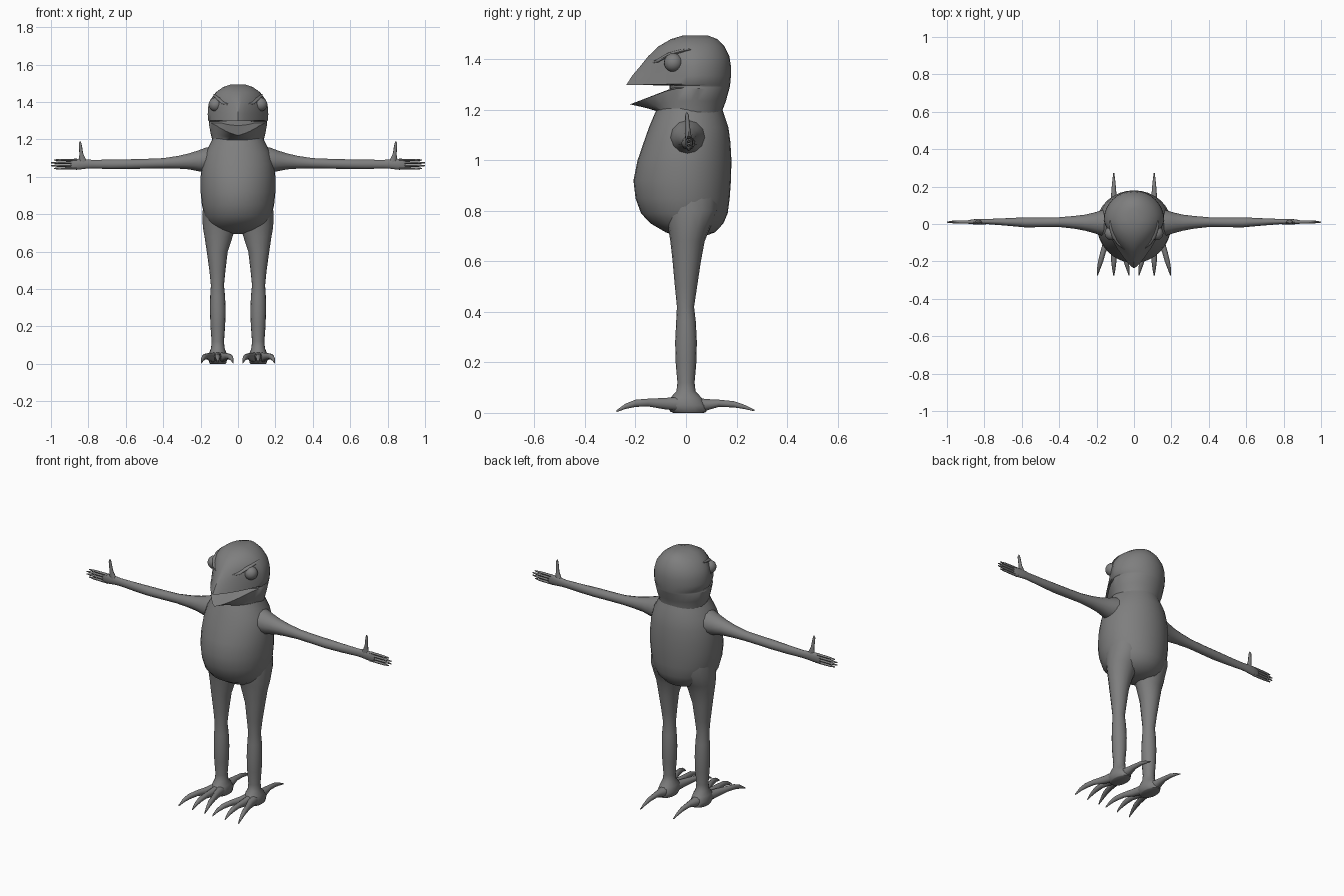
import bpy, bmesh, math

grey = bpy.data.materials.new("plain grey")
grey.diffuse_color = (0.21, 0.21, 0.21, 1)


def finish(bm, name, mirror=False, angle=50):
    bmesh.ops.recalc_face_normals(bm, faces=bm.faces)
    me = bpy.data.meshes.new(name)
    bm.to_mesh(me)
    bm.free()
    me.materials.append(grey)
    ob = bpy.data.objects.new(name, me)
    bpy.context.collection.objects.link(ob)
    bpy.ops.object.select_all(action='DESELECT')
    ob.select_set(True)
    bpy.context.view_layer.objects.active = ob
    bpy.ops.object.shade_smooth_by_angle(angle=math.radians(angle))
    if mirror:
        m = ob.modifiers.new("mirror", 'MIRROR')
        m.use_bisect_axis[0] = False
        m.use_clip = False
    return ob


def skin(name, rings, mirror=False, angle=50):
    """Bridge rings of points and cap both ends."""
    bm = bmesh.new()
    loops = [[bm.verts.new(p) for p in r] for r in rings]
    n = len(loops[0])
    for a, b in zip(loops, loops[1:]):
        for i in range(n):
            j = (i + 1) % n
            bm.faces.new((a[i], a[j], b[j], b[i]))
    bm.faces.new(loops[0][::-1])
    bm.faces.new(loops[-1])
    return finish(bm, name, mirror, angle)


def limb(name, axis, rings, n=12):
    """Mirrored tapered tube; ring = x, y, z, radius a, radius b across the axis."""
    out = []
    for x, y, z, a, b in rings:
        r = []
        for i in range(n):
            t = 2 * math.pi * i / n
            u, v = a * math.cos(t), b * math.sin(t)
            r.append({'x': (x, y + u, z + v), 'y': (x + u, y, z + v),
                      'z': (x + u, y + v, z)}[axis])
        out.append(r)
    return skin(name, out, True)


def egg(w, yb, yf, p, zb, zf, n=32, mid=0.0):
    """Horizontal ring: round back, front of sharpness p, front edge tilted to zf."""
    pts = []
    for i in range(n):
        t = 2 * math.pi * i / n
        c, s = math.cos(t), math.sin(t)
        e = 2 if s >= 0 else p
        x = w * math.copysign(abs(c) ** (2 / e), c)
        y = mid + (yb - mid if s >= 0 else yf - mid) * \
            (abs(s) ** (2 / e)) if abs(s) > 1e-6 else mid
        k = max(0, min(1, (-y - 0.05) / max(0.01, -yf - 0.05)))
        pts.append((x, y, zb + (zf - zb) * k))
    return pts


# Torso: half width, back, front, height
torso = [(.05, .06, -.02, .695), (.12, .115, -.08, .715), (.155, .148, -.14, .75),
         (.178, .165, -.178, .79), (.193, .173, -.2, .85), (.2, .178, -.208, .92),
         (.2, .18, -.192, 1.0), (.192, .176, -.168, 1.07), (.175, .168, -.147, 1.13),
         (.15, .153, -.128, 1.175), (.135, .143, -.115, 1.205)]
skin("torso", [egg(w, b, f, 2, z, z) for w, b, f, z in torso])

# Head with an open beak: half width, back, front, sharpness, side height, front height
head = [(.135, .145, -.118, 2, 1.17, 1.17), (.138, .145, -.115, 2, 1.2, 1.195),
        (.147, .158, -.16, 1.6, 1.235, 1.208), (.156, .172, -.222, 1.3, 1.285, 1.222),
        (.154, .173, -.065, 2, 1.288, 1.275), (.154, .174, -.065, 2, 1.296, 1.3),
        (.16, .175, -.237, 1.25, 1.302, 1.298), (.162, .178, -.212, 1.25, 1.335, 1.337),
        (.16, .178, -.182, 1.3, 1.372, 1.372), (.148, .172, -.15, 1.5, 1.412, 1.412),
        (.118, .152, -.108, 1.8, 1.452, 1.452), (.08, .125, -.06, 2, 1.48, 1.48),
        (.035, .085, -.01, 2, 1.495, 1.495)]
skin("head", [egg(*r, mid=.02) for r in head], angle=40)

# Eyes and brows
bm = bmesh.new()
bmesh.ops.create_uvsphere(bm, u_segments=20, v_segments=12, radius=.037)
bmesh.ops.translate(bm, verts=bm.verts, vec=(.12, -.05, 1.387))
finish(bm, "eye", True)
limb("brow", 'y', [(.128, .02, 1.44, .003, .003), (.122, -.02, 1.432, .01, .007),
                   (.106, -.07, 1.418, .012, .008), (.08, -.11, 1.395, .01, .007),
                   (.045, -.14, 1.385, .003, .003)], 8)

# Arms and palms
limb("arm", 'x', [(.12, .01, 1.09, .075, .075), (.17, .006, 1.09, .068, .067),
                  (.21, .006, 1.086, .056, .056), (.26, .007, 1.083, .043, .043),
                  (.32, .009, 1.078, .034, .034), (.4, .01, 1.073, .026, .027),
                  (.5, .009, 1.07, .026, .026), (.58, .009, 1.068, .027, .026),
                  (.68, .011, 1.067, .02, .025), (.78, .013, 1.068, .014, .023),
                  (.81, .013, 1.069, .015, .025), (.85, .012, 1.068, .014, .029),
                  (.88, .011, 1.067, .011, .028), (.895, .011, 1.067, .006, .024)])

# Four fingers and a raised thumb
for i, tip in enumerate((.985, 1.0, 1.0, .985)):
    z = 1.045 + .015 * i
    limb("finger", 'x', [(.86, .011, z, .008, .007), (.92, .011, z, .008, .0065),
                         (tip - .03, .011, z, .007, .006), (tip, .01, z, .003, .003)], 8)
limb("thumb", 'z', [(.825, .011, 1.07, .025, .012), (.833, .01, 1.1, .017, .011),
                    (.838, .008, 1.125, .01, .009), (.842, .005, 1.16, .009, .008),
                    (.844, .004, 1.178, .007, .007), (.843, .003, 1.19, .003, .003)], 8)

# Legs, flaring into the sole
limb("leg", 'z', [(.095, .02, .87, .09, .11), (.096, .022, .8, .094, .108),
                  (.1, .012, .73, .088, .082), (.104, .006, .68, .075, .068),
                  (.111, .003, .6, .056, .056), (.11, 0, .5, .043, .044),
                  (.11, -.002, .42, .035, .034), (.109, 0, .36, .04, .039),
                  (.108, 0, .28, .042, .043), (.108, 0, .2, .039, .041),
                  (.108, 0, .12, .033, .034), (.108, 0, .085, .036, .038),
                  (.108, 0, .06, .046, .062), (.108, 0, .03, .052, .085),
                  (.108, .01, .004, .045, .07), (.108, .01, 0, .04, .06)], 16)

# Three front toes with claws and one hind toe
for x in (.026, .108, .196):
    d = x - .108
    limb("front_toe", 'y', [(.108 + .2 * d, -.02, .035, .026, .03),
                            (.108 + .4 * d, -.09, .037, .02, .023),
                            (.108 + .65 * d, -.15, .041, .015, .016),
                            (.108 + .8 * d, -.2, .038, .014, .015),
                            (.108 + .92 * d, -.24, .026, .009, .011),
                            (x, -.275, .007, .003, .004)], 10)
limb("hind_toe", 'y', [(.108, .02, .033, .036, .032), (.108, .08, .032, .026, .024),
                       (.108, .13, .038, .016, .015), (.108, .19, .034, .012, .013),
                       (.108, .23, .024, .008, .009), (.108, .272, .009, .003, .003)], 10)
